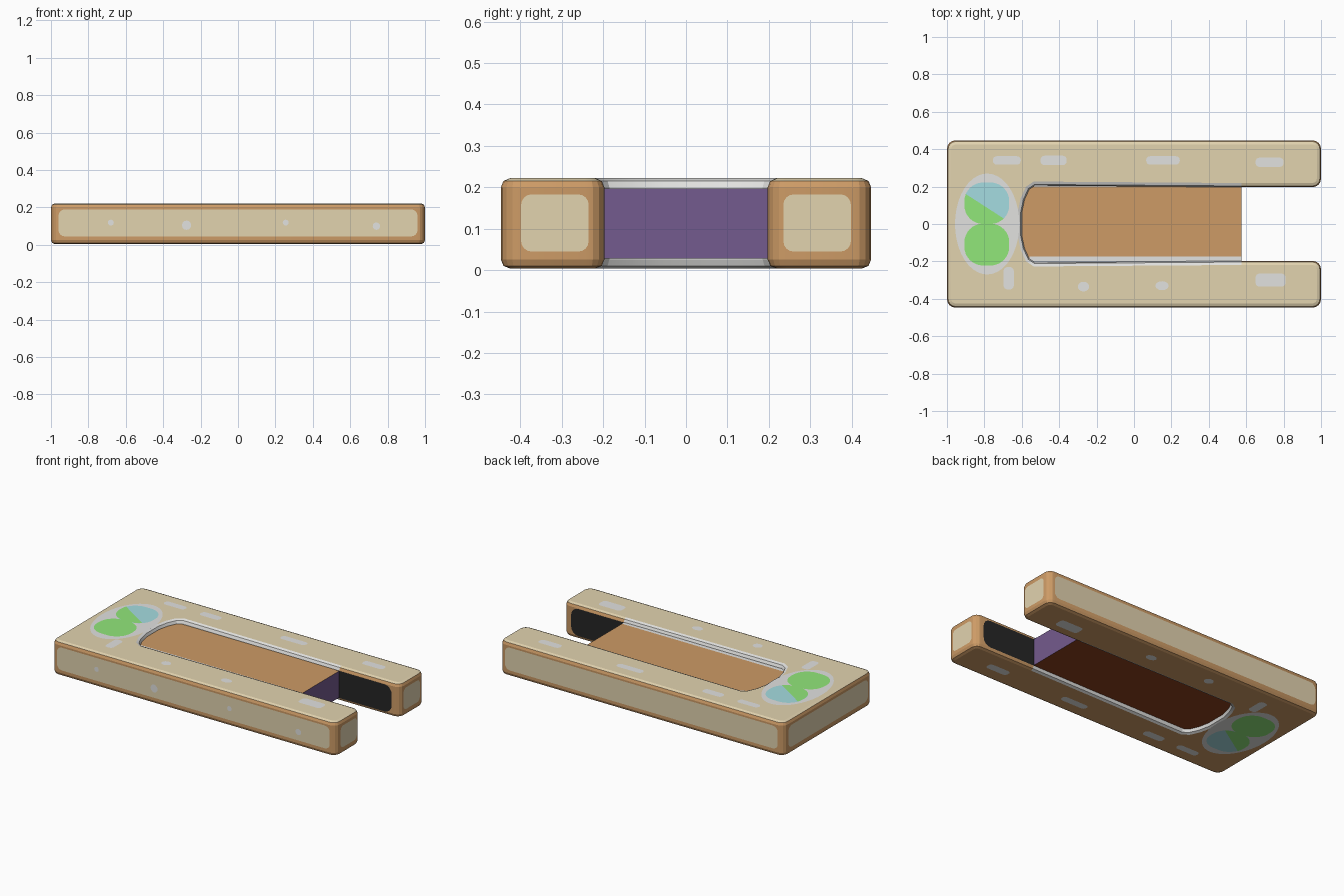
import bpy, bmesh, math
from mathutils import Vector

if "Cube" in bpy.data.objects:
    bpy.data.objects.remove(bpy.data.objects["Cube"])

H = 0.218                      # body height
HALF_Y = 0.447
PANEL_END = 0.575              # where the infill stops in the slot


def lin(c):
    c /= 255
    return c / 12.92 if c <= 0.04045 else ((c + 0.055) / 1.055) ** 2.4


def material(name, r, g, b):
    m = bpy.data.materials.new(name)
    m.diffuse_color = (lin(r), lin(g), lin(b), 1)
    m.use_nodes = True
    m.node_tree.nodes["Principled BSDF"].inputs["Base Color"].default_value = m.diffuse_color
    return m


CREAM = material("cream", 226, 211, 175)
BROWN = material("tan brown", 205, 155, 102)
GREY = material("pale grey", 226, 226, 224)
GREEN = material("leaf green", 146, 232, 122)
BLUE = material("soft blue", 165, 220, 225)
PURPLE = material("purple", 116, 91, 142)
BLACK = material("black", 38, 38, 38)
DARK = material("red brown", 138, 65, 30)


def finish(name, bm, mats):
    me = bpy.data.meshes.new(name)
    bm.to_mesh(me)
    bm.free()
    for m in mats:
        me.materials.append(m)
    ob = bpy.data.objects.new(name, me)
    bpy.context.collection.objects.link(ob)
    return ob


def ellipse(cx, cy, rx, ry, n=28):
    return [(cx + rx * math.cos(i * math.tau / n), cy + ry * math.sin(i * math.tau / n)) for i in range(n)]


def rounded(x0, y0, x1, y1, r, n=4):
    pts = []
    for cx, cy, a in ((x1 - r, y1 - r, 0), (x0 + r, y1 - r, 1), (x0 + r, y0 + r, 2), (x1 - r, y0 + r, 3)):
        for i in range(n + 1):
            t = (a + i / n) * math.pi / 2
            pts.append((cx + r * math.cos(t), cy + r * math.sin(t)))
    return pts


def plates(name, shapes, mat, place, normal):
    """Thin painted details; place maps 2D shape points onto a body side."""
    bm = bmesh.new()
    for s in shapes:
        f = bm.faces.new([bm.verts.new(place(u, v)) for u, v in s])
        f.normal_update()
        if f.normal.dot(Vector(normal)) < 0:
            f.normal_flip()
    return finish(name, bm, [mat])


# --- U-shaped body: one half of the outline, mirrored in y
def arc(cx, cy, r, a0, n=4):
    return [(cx + r * math.cos(math.radians(a0 + 90 * i / n)),
             cy + r * math.sin(math.radians(a0 + 90 * i / n))) for i in range(n + 1)]


R = 0.045
half = [(-0.6, 0.06), (-0.585, 0.13), (-0.56, 0.185), (-0.53, 0.205), (PANEL_END, 0.197)]
half += arc(1 - R, 0.197 + R, R, -90) + arc(1 - R, HALF_Y - R, R, 0) + arc(-1 + R, HALF_Y - R, R, 90)
outline = half + [(x, -y) for x, y in reversed(half)]

bm = bmesh.new()
base = bm.faces.new([bm.verts.new((x, y, 0)) for x, y in outline])
ext = bmesh.ops.extrude_face_region(bm, geom=[base], use_keep_orig=True)
for v in ext["geom"]:
    if isinstance(v, bmesh.types.BMVert):
        v.co.z = H
bmesh.ops.recalc_face_normals(bm, faces=bm.faces)
rims = [e for e in bm.edges if abs(e.verts[0].co.z - e.verts[1].co.z) < 1e-5]
bmesh.ops.bevel(bm, geom=rims, offset=0.022, segments=2, profile=0.5, affect='EDGES')
for f in bm.faces:
    c = f.calc_center_median()
    if f.normal.z > 0.99:
        f.material_index = 0
    elif f.normal.z > -0.99 and abs(c.y) < 0.232 and -0.64 < c.x < PANEL_END:
        f.material_index = 2          # pale lining of the slot
    elif f.normal.z > 0.7:
        f.material_index = 0          # cream wraps over the upper edge
    else:
        f.material_index = 1
body = finish("body", bm, [CREAM, BROWN, GREY])
bpy.context.view_layer.objects.active = body
body.select_set(True)
bpy.ops.object.shade_smooth_by_angle(angle=math.radians(20))

# --- Infill block inside the slot
bm = bmesh.new()
bmesh.ops.create_cube(bm, size=1)
for f in bm.faces:
    f.normal_update()
    f.material_index = 1 if f.normal.z < -0.5 else 2 if f.normal.x > 0.5 else 0
for v in bm.verts:
    v.co = (PANEL_END if v.co.x > 0 else -0.61, v.co.y * 0.4, 0.193 if v.co.z > 0 else 0.024)
finish("slot_infill", bm, [BROWN, DARK, PURPLE])
plates("infill_edge_strip", [[(-0.56, -0.2), (PANEL_END, -0.2), (PANEL_END, -0.174), (-0.56, -0.174)]],
       GREY, lambda u, v: (u, v, 0.195), (0, 0, 1))

# --- Cream side panels and black slot panels
T = 0.002
for s, label in ((-1, "front"), (1, "back")):
    plates(label + "_panel", [rounded(-0.96, 0.041, 0.96, 0.186, 0.035)], CREAM,
           lambda u, v: (u, s * (HALF_Y + T), v), (0, s, 0))
    plates(label + "_slot_panel", [rounded(0.5, 0.022, 0.945, 0.194, 0.05)], BLACK,
           lambda u, v: (u, s * (0.197 - T), v), (0, -s, 0))
    y0, y1 = sorted((s * 0.235, s * 0.398))
    plates(label + "_arm_end_panel", [rounded(y0, 0.041, y1, 0.179, 0.025)], CREAM,
           lambda u, v: (1 + T / 2, u, v), (1, 0, 0))
plates("left_panel", [rounded(-0.4, 0.041, 0.4, 0.181, 0.035)], CREAM,
       lambda u, v: (-1 - T / 2, u, v), (-1, 0, 0))
plates("front_spots", [ellipse(x, z, r, r, 12) for x, z, r in
                       ((-0.68, 0.115, 0.016), (-0.275, 0.101, 0.025), (0.255, 0.115, 0.016), (0.74, 0.096, 0.02))],
       GREY, lambda u, v: (u, -HALF_Y - 2 * T, v), (0, -1, 0))

# --- Painted ovals and worn patches, on the top and turned over on the underside
worn = [rounded(cx - w / 2, cy - h / 2, cx + w / 2, cy + h / 2, 0.021) for cx, cy, w, h in (
    (-0.68, 0.34, 0.15, 0.045), (-0.43, 0.34, 0.14, 0.05), (0.155, 0.34, 0.18, 0.045),
    (0.725, 0.33, 0.15, 0.05), (0.73, -0.3, 0.16, 0.07), (-0.67, -0.29, 0.055, 0.12))]
worn += [ellipse(-0.27, -0.335, 0.03, 0.026), ellipse(0.15, -0.33, 0.035, 0.024)]
upper = rounded(-0.907, 0.0, -0.667, 0.222, 0.1, 8)
lower = rounded(-0.907, -0.222, -0.667, 0.002, 0.1, 8)
# green part of the upper lobe lies below a slanted line
cut = [p for p in upper if p[1] < 0.095 - 0.65 * (p[0] + 0.79)]
for s, label in ((1, "top"), (-1, "underside")):
    def side(lift):
        z = H + lift if s > 0 else -lift
        return lambda u, v: (u, s * v, z)
    n = (0, 0, s)
    plates(label + "_oval_backing", [ellipse(-0.785, 0, 0.172, 0.27, 40)] + worn, GREY, side(0.001), n)
    plates(label + "_blue_lobe", [upper], BLUE, side(0.0025), n)
    plates(label + "_green_lobes", [lower, cut], GREEN, side(0.004), n)

# stand the model on the ground despite the raised underside paint
for ob in bpy.data.objects:
    ob.location.z += 0.004
